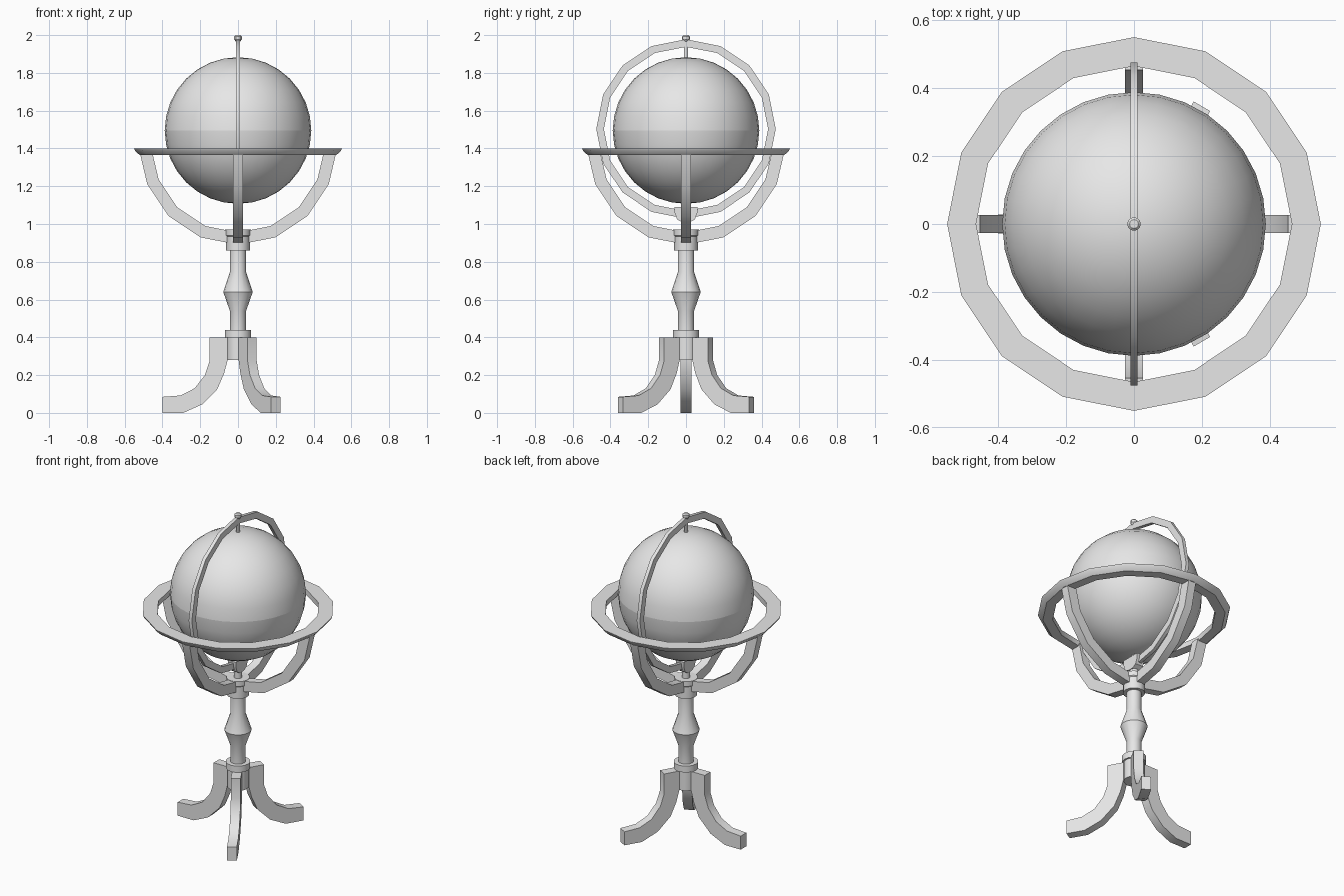
import bpy, bmesh, math
from mathutils import Matrix

if "Cube" in bpy.data.objects:
    bpy.data.objects.remove(bpy.data.objects["Cube"])

mat = bpy.data.materials.new("plain grey")
mat.diffuse_color = (0.8, 0.8, 0.8, 1)
mat.use_nodes = True
mat.node_tree.nodes["Principled BSDF"].inputs["Base Color"].default_value = mat.diffuse_color


def finish(name, bm, mtx=Matrix.Identity(4)):
    bmesh.ops.remove_doubles(bm, verts=bm.verts, dist=1e-5)
    bmesh.ops.transform(bm, matrix=mtx, verts=bm.verts)
    bmesh.ops.recalc_face_normals(bm, faces=bm.faces)
    me = bpy.data.meshes.new(name)
    bm.to_mesh(me)
    bm.free()
    me.shade_smooth()
    me.set_sharp_from_angle(angle=math.radians(30))
    me.materials.append(mat)
    ob = bpy.data.objects.new(name, me)
    bpy.context.collection.objects.link(ob)
    return ob


def sweep(name, profile, angles, loop=False, closed_profile=False, mtx=Matrix.Identity(4)):
    """Turn an (r, z) profile round z through the given angles in degrees."""
    bm = bmesh.new()
    rows = [[bm.verts.new((r * math.cos(math.radians(a)), r * math.sin(math.radians(a)), z))
             for r, z in profile] for a in angles]
    n, m = len(angles), len(profile)
    for i in range(n if loop else n - 1):
        A, B = rows[i], rows[(i + 1) % n]
        for j in range(m if closed_profile else m - 1):
            k = (j + 1) % m
            bm.faces.new((A[j], B[j], B[k], A[k]))
    if not loop:
        bm.faces.new(rows[0])
        bm.faces.new(rows[-1])
    return finish(name, bm, mtx)


def turned(name, profile, seg=16):
    return sweep(name, profile, [360 * i / seg for i in range(seg)], loop=True)


def prism(name, outline, half, mtx):
    """Extrude an (x, z) outline to +-half in y."""
    bm = bmesh.new()
    a = [bm.verts.new((x, -half, z)) for x, z in outline]
    b = [bm.verts.new((x, half, z)) for x, z in outline]
    bm.faces.new(a)
    bm.faces.new(b[::-1])
    for i in range(len(a)):
        j = (i + 1) % len(a)
        bm.faces.new((a[i], a[j], b[j], b[i]))
    return finish(name, bm, mtx)


def rot(deg, axis):
    return Matrix.Rotation(math.radians(deg), 4, axis)


ring16 = [22.5 * i for i in range(16)]

# globe, two halves meeting at the equator
R, CZ = 0.388, 1.495
for name, s in (("globe_upper_half", 1), ("globe_lower_half", -1)):
    turned(name, [(R * math.cos(math.radians(t)) if t < 90 else 0, CZ + s * R * math.sin(math.radians(t)))
                  for t in [90 * i / 8 for i in range(9)]], 32)

# horizon ring
sweep("horizon_ring", [(0.465, 1.40), (0.55, 1.40), (0.545, 1.388), (0.522, 1.366), (0.465, 1.366)],
      ring16, True, True)

# upright meridian ring
upright = rot(90, 'Z') @ rot(90, 'X')
sweep("meridian_ring", [(0.435, -0.011), (0.475, -0.011), (0.475, 0.011), (0.435, 0.011)],
      ring16, True, True, Matrix.Translation((0, 0, 1.503)) @ upright)

# curved cradle arms below the horizon ring
arc = [184] + [180 + 22.5 * i for i in range(1, 8)] + [356]
for name, turn in (("cradle_arm_side", 0), ("cradle_arm_front_back", 90)):
    sweep(name, [(0.455, -0.026), (0.52, -0.026), (0.52, 0.026), (0.455, 0.026)], arc, False, True,
          Matrix.Translation((0, 0, 1.41)) @ rot(turn, 'Z') @ rot(90, 'X'))

# pole pins and top knob
turned("top_pin", [(0, 1.86), (0.011, 1.86), (0.011, 1.965), (0.02, 1.978), (0.02, 1.993), (0.013, 2.0), (0, 2.0)], 12)
turned("bottom_pin", [(0, 1.04), (0.015, 1.04), (0.015, 1.13), (0, 1.13)], 12)

# saddle that holds the meridian ring
prism("ring_saddle", [(-0.06, 1.09), (-0.06, 1.06), (-0.047, 1.025), (-0.02, 1.008),
                      (0.02, 1.008), (0.047, 1.025), (0.06, 1.06), (0.06, 1.09)], 0.027, rot(90, 'Z'))
turned("saddle_neck", [(0, 0.93), (0.024, 0.93), (0.024, 1.02), (0, 1.02)])

# turned column
turned("cradle_collar", [(0, 0.86), (0.063, 0.86), (0.063, 0.935), (0.068, 0.94), (0.068, 0.97), (0, 0.97)])
turned("column", [(0, 0.43), (0.043, 0.43), (0.043, 0.54), (0.078, 0.64), (0.043, 0.745), (0.043, 0.87), (0, 0.87)])
turned("leg_hub", [(0, 0.28), (0.06, 0.28), (0.06, 0.40), (0.07, 0.40), (0.07, 0.44), (0, 0.44)])

# three curved legs
leg = [(0.055, 0.40), (0.15, 0.40), (0.15, 0.275), (0.175, 0.20), (0.23, 0.13), (0.305, 0.092), (0.40, 0.085),
       (0.40, 0), (0.29, 0), (0.19, 0.045), (0.11, 0.125), (0.073, 0.21), (0.055, 0.28)]
for name, turn in (("left_leg", 180), ("front_leg", -60), ("back_leg", 60)):
    prism(name, leg, 0.028, rot(turn, 'Z'))
